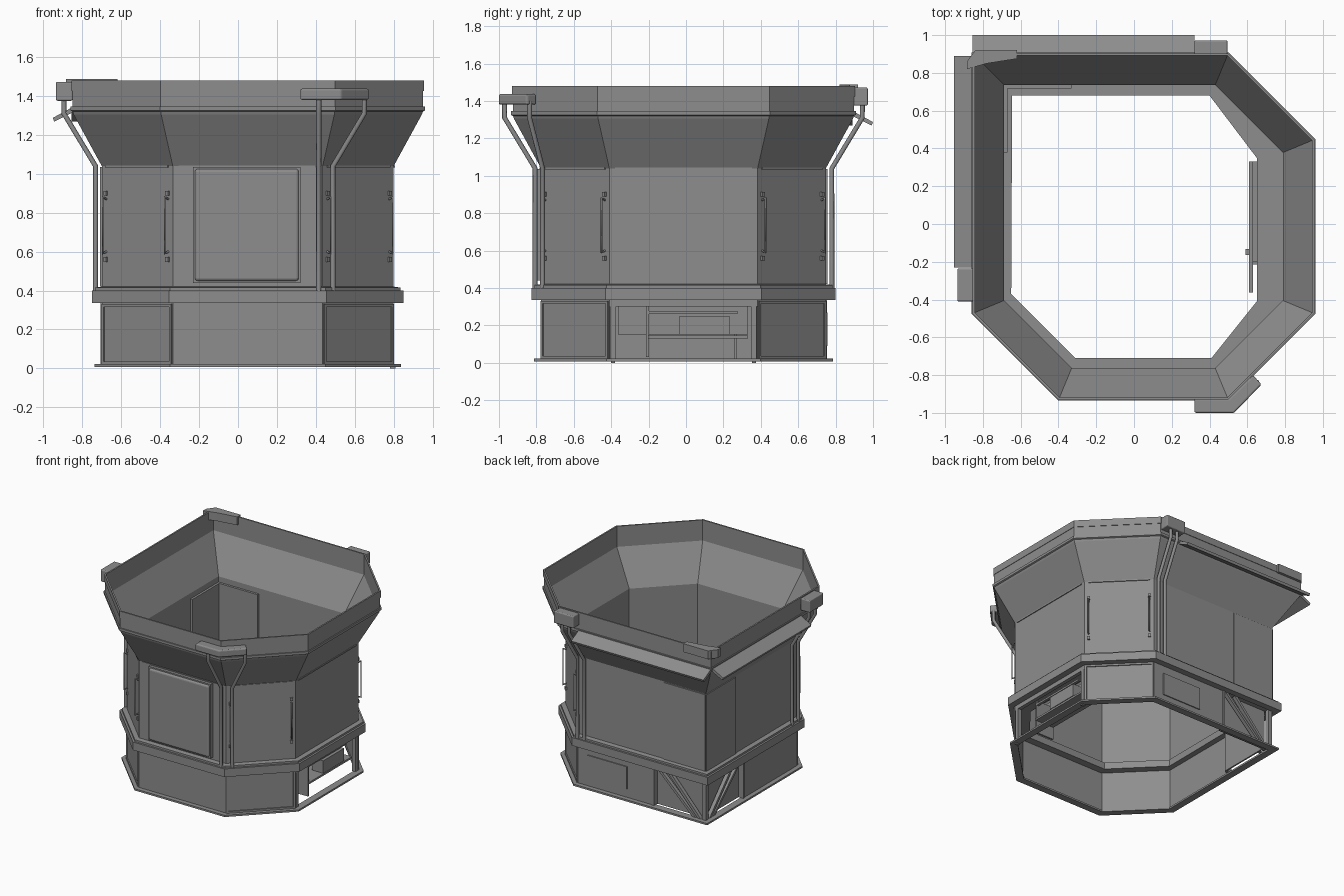
import bpy, bmesh, math
from mathutils import Vector

if "Cube" in bpy.data.objects:
    bpy.data.objects.remove(bpy.data.objects["Cube"])

grey = bpy.data.materials.new("steel_grey")
grey.diffuse_color = (0.27, 0.27, 0.27, 1)
grey.use_nodes = True
grey.node_tree.nodes["Principled BSDF"].inputs["Base Color"].default_value = grey.diffuse_color


def finish(name, bm, bevel=0):
    bmesh.ops.recalc_face_normals(bm, faces=bm.faces)
    me = bpy.data.meshes.new(name)
    bm.to_mesh(me)
    bm.free()
    ob = bpy.data.objects.new(name, me)
    bpy.context.collection.objects.link(ob)
    me.materials.append(grey)
    if bevel:
        m = ob.modifiers.new("bevel", 'BEVEL')
        m.width, m.segments = bevel, 3
    return ob


# Plan outline: rectangle with three chamfered corners, grown outward by d
def outline(d):
    x0, x1, y0, y1, c = -0.70 - d, 0.80 + d, -0.775 - d, 0.748 + d, 0.365 + 0.586 * d
    return [(x0 + c, y0), (x1 - c, y0), (x1, y0 + c), (x1, y1 - c),
            (x1 - c, y1), (x0, y1), (x0, y0 + c)]


FRONT, FRONT_R, RIGHT, BACK_R, BACK, LEFT, FRONT_L = range(7)
BASE = outline(0)


# Sweep a closed section (list of (ring, z)) around the outline
def loft(name, section, skip=()):
    bm = bmesh.new()
    rings = [[bm.verts.new((x, y, z)) for x, y in r] for r, z in section]
    for a, b in zip(rings, rings[1:] + rings[:1]):
        for i in range(7):
            if i not in skip:
                j = (i + 1) % 7
                bm.faces.new((a[i], a[j], b[j], b[i]))
    return finish(name, bm)


# Point on a side: u along the side from its middle, d outward, z up
def on_side(s, u, d, z):
    a, b = Vector(BASE[s]), Vector(BASE[(s + 1) % 7])
    t = (b - a).normalized()
    p = (a + b) / 2 + t * u + Vector((t.y, -t.x)) * d
    return Vector((p.x, p.y, z))


def half(s):
    return (Vector(BASE[s]) - Vector(BASE[(s + 1) % 7])).length / 2


def hull(name, pts, bevel=0):
    bm = bmesh.new()
    for p in pts:
        bm.verts.new(p)
    bmesh.ops.convex_hull(bm, input=bm.verts[:])
    bmesh.ops.dissolve_limit(bm, angle_limit=0.01, verts=bm.verts[:], edges=bm.edges[:])
    return finish(name, bm, bevel)


def plate(name, s, u0, u1, z0, z1, d0, d1, bevel=0):
    return hull(name, [on_side(s, u, d, z) for u in (u0, u1) for d in (d0, d1) for z in (z0, z1)], bevel)


def frame(name, s, u0, u1, z0, z1, d0, d1, w):
    plate(name + "_bottom", s, u0, u1, z0, z0 + w, d0, d1)
    plate(name + "_top", s, u0, u1, z1 - w, z1, d0, d1)
    plate(name + "_side_a", s, u0, u0 + w, z0, z1, d0, d1)
    plate(name + "_side_b", s, u1 - w, u1, z0, z1, d0, d1)


def prism(name, poly, z0, z1, bevel=0):
    bm = bmesh.new()
    f = bm.faces.new([bm.verts.new((x, y, z0)) for x, y in poly])
    r = bmesh.ops.extrude_face_region(bm, geom=[f])
    bmesh.ops.translate(bm, vec=(0, 0, z1 - z0),
                        verts=[v for v in r["geom"] if isinstance(v, bmesh.types.BMVert)])
    return finish(name, bm, bevel)


def tube(name, pts, radius):
    cu = bpy.data.curves.new(name, 'CURVE')
    cu.dimensions, cu.bevel_depth, cu.bevel_resolution = '3D', radius, 2
    cu.use_fill_caps = True
    sp = cu.splines.new('POLY')
    sp.points.add(len(pts) - 1)
    for q, p in zip(sp.points, pts):
        q.co = (*p, 1)
    cu.materials.append(grey)
    ob = bpy.data.objects.new(name, cu)
    bpy.context.collection.objects.link(ob)


def rings(profile):
    return [(outline(d), z) for d, z in profile]


# Main shell: wall, flare, lip and rim with sheet thickness
loft("wall_flare_and_rim", rings([
    (0, 0.38), (0, 1.04), (0.145, 1.305), (0.15, 1.32), (0.16, 1.325), (0.16, 1.345),
    (0.151, 1.345), (0.151, 1.425), (0.155, 1.425), (0.155, 1.48),
    (0.143, 1.48), (0.143, 1.315), (-0.012, 1.045), (-0.012, 0.38)]))

# Waist band and inner ledge
loft("waist_band", rings([(0, 0.335), (0.05, 0.335), (0.05, 0.40), (0.035, 0.40),
                          (0.035, 0.415), (0, 0.42)]))
inner = [(-0.31, -0.71), (0.41, -0.71), (0.65, -0.41), (0.65, 0.35),
         (0.40, 0.68), (-0.645, 0.68), (-0.65, -0.37)]
loft("inner_ledge", [(BASE, 0.345), (BASE, 0.40), (inner, 0.40), (inner, 0.345)])

# Base flange and skirt (right side open)
loft("base_flange", rings([(-0.02, 0.008), (0.037, 0.008), (0.037, 0.022), (-0.02, 0.022)]))
loft("skirt", rings([(0, 0.02), (0, 0.34), (-0.012, 0.34), (-0.012, 0.02)]),
     skip=(RIGHT, BACK, LEFT))
for s in (FRONT_R, BACK_R, FRONT_L):
    h = half(s)
    frame("skirt_frame", s, -h + 0.005, h - 0.005, 0.022, 0.33, 0, 0.008, 0.014)

# Back and left skirt: full panel, recessed corner bay, diagonal struts
for s, k in ((BACK, 1), (LEFT, -1)):
    h = half(s)
    plate("skirt_panel", s, -h * k, 0.10 * k, 0.02, 0.34, -0.012, 0)
    plate("skirt_recess", s, 0.10 * k, (h - 0.04) * k, 0.02, 0.34, -0.052, -0.04)
    plate("bay_post", s, 0.09 * k, 0.11 * k, 0.02, 0.34, -0.04, 0.006)
    plate("corner_post", s, (h - 0.035) * k, h * k, 0.02, 0.34, -0.03, 0)
    for o in (0, 0.09):
        hull("diagonal_strut", [on_side(s, (u + e) * k, d, z) for e in (0, 0.03) for d in (-0.03, 0)
                                for u, z in ((0.12 + o, 0.335), (h - 0.12 + o * 0.5, 0.022))])
plate("skirt_hatch", BACK, -0.48, -0.13, 0.09, 0.27, 0, 0.008)

# Right opening: posts, feet, hanging drawer and shelf
h = half(RIGHT)
for k in (-1, 1):
    plate("opening_post", RIGHT, (h - 0.035) * k, (h - 0.005) * k, 0.02, 0.34, -0.03, 0)
    plate("foot", RIGHT, (h - 0.03) * k, (h - 0.01) * k, 0, 0.02, -0.02, 0.01)
plate("opening_header", RIGHT, -h, h, 0.30, 0.34, -0.03, 0)
plate("drawer_back", RIGHT, -0.35, 0.345, 0.15, 0.345, -0.19, -0.17)
plate("drawer_floor", RIGHT, -0.19, 0.345, 0.13, 0.145, -0.19, -0.02)
plate("drawer_side", RIGHT, -0.20, -0.185, 0.03, 0.30, -0.19, -0.03)
plate("drawer_box", RIGHT, -0.02, 0.245, 0.15, 0.25, -0.12, -0.02)
plate("drawer_rail", RIGHT, -0.19, 0.29, 0.262, 0.277, -0.05, -0.03)
plate("knob", RIGHT, -0.15, -0.12, 0.25, 0.29, -0.21, -0.19)

# Front window with raised pane
frame("window_frame", FRONT, -0.28, 0.27, 0.44, 1.035, 0, 0.03, 0.02)
plate("window_pane", FRONT, -0.272, 0.262, 0.45, 1.025, 0, 0.045, 0.015)

# Seam strips at the foot of the flare
for s in (FRONT, FRONT_R, RIGHT, BACK_R, FRONT_L):
    h = half(s) - 0.03
    plate("seam_strip", s, -h, h, 1.033, 1.043, 0, 0.007)

# Corner wrap plates, outside and inside the square corner
for s, k in ((BACK, 1), (LEFT, -1)):
    h = half(s)
    plate("corner_plate", s, (h - 0.37) * k, h * k, 0.42, 1.035, 0, 0.008)
    plate("inner_corner_plate", s, (h - 0.37) * k, (h - 0.012) * k, 0.42, 1.0, -0.03, -0.012)

# Grab handles on the chamfered sides
for s in (FRONT_R, BACK_R, FRONT_L):
    for k in (-1, 1):
        u = 0.225 * k
        tube("grab_handle", [on_side(s, u, d, z) for d, z in
             ((0, 0.60), (0.026, 0.59), (0.026, 0.88), (0, 0.87))], 0.006)
        for z in (0.56, 0.90):
            plate("handle_mount", s, u - 0.01, u + 0.01, z - 0.012, z + 0.012, 0, 0.012)

# Sloping awnings over the back and left sides
for s, a, b in ((BACK, -0.4525, 0.7225), (LEFT, -0.72, 0.40)):
    hull("awning", [on_side(s, u, d, z) for u in (a, b) for d, z in
                    ((0.145, 1.345), (0.145, 1.318), (0.252, 1.287), (0.244, 1.268))])

# Drain boxes at the rim
prism("front_drain_box", [(0.32, -0.925), (0.32, -1.0), (0.53, -1.0), (0.675, -0.85),
                          (0.63, -0.80), (0.50, -0.925)], 1.38, 1.437, 0.01)
prism("left_drain_box", [(-0.935, -0.41), (-0.85, -0.41), (-0.85, -0.235), (-0.935, -0.235)],
      1.375, 1.472, 0.008)
prism("back_drain_box", [(0.32, 0.895), (0.495, 0.895), (0.495, 0.972), (0.32, 0.972)],
      1.375, 1.472, 0.008)
prism("corner_bracket", [(-0.885, 0.82), (-0.78, 0.85), (-0.62, 0.875), (-0.62, 0.92),
                         (-0.84, 0.92), (-0.885, 0.86)], 1.42, 1.487)

# Drain pipes: side, u at the top, u at the wall
for s, u0, u1 in ((FRONT, 0.365, 0.365), (FRONT_R, -0.15, -0.215), (LEFT, 0.45, 0.47),
                  (LEFT, 0.53, 0.55), (BACK, -0.51, -0.49), (BACK, -0.57, -0.55)):
    tube("drain_pipe", [on_side(s, u, d, z) for u, d, z in
         ((u0, 0.195, 1.40), (u0, 0.195, 1.31), (u1, 0.032, 1.04), (u1, 0.032, 0.40))], 0.013)
